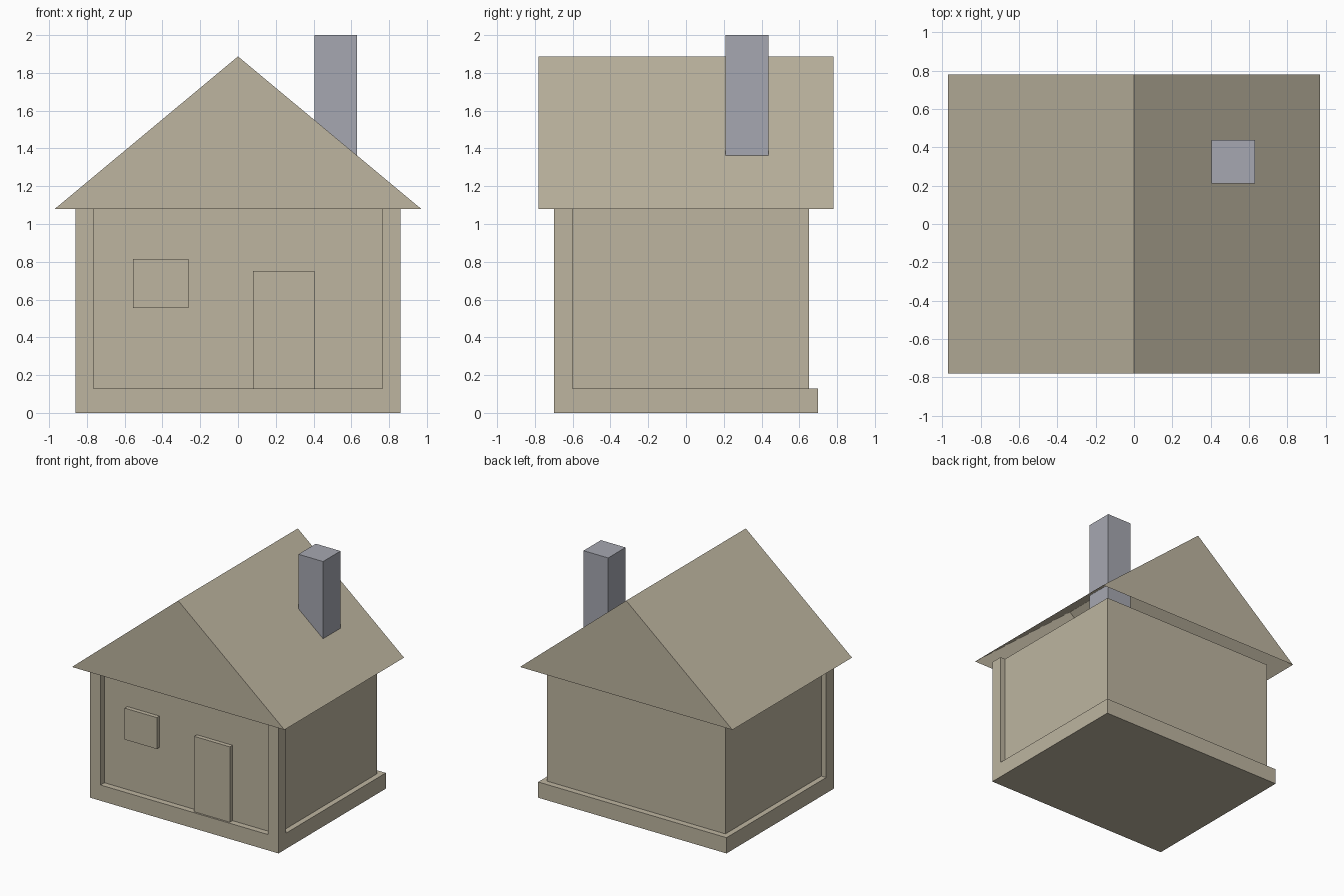
import bpy

cube = bpy.data.objects.get("Cube")
if cube:
    bpy.data.objects.remove(cube, do_unlink=True)


def make_material(name, rgb):
    mat = bpy.data.materials.new(name)
    mat.use_nodes = True
    mat.diffuse_color = (*rgb, 1)
    mat.node_tree.nodes["Principled BSDF"].inputs["Base Color"].default_value = (*rgb, 1)
    return mat


tan = make_material("warm_tan", (0.51, 0.46, 0.35))
grey = make_material("blue_grey", (0.38, 0.39, 0.44))


def add_mesh(name, verts, faces, mat):
    mesh = bpy.data.meshes.new(name)
    mesh.from_pydata(verts, [], faces)
    mesh.materials.append(mat)
    obj = bpy.data.objects.new(name, mesh)
    bpy.context.collection.objects.link(obj)
    return obj


def box(name, xs, ys, zs, mat=tan):
    verts = [(x, y, z) for x in xs for y in ys for z in zs]
    faces = [(0, 1, 3, 2), (4, 6, 7, 5), (0, 4, 5, 1),
             (2, 3, 7, 6), (0, 2, 6, 4), (1, 5, 7, 3)]
    return add_mesh(name, verts, faces, mat)


BASE_TOP, EAVE, RIDGE = 0.13, 1.08, 1.887

# Plinth and walls
box("base", (-0.86, 0.86), (-0.70, 0.70), (0, BASE_TOP))
box("walls", (-0.815, 0.815), (-0.65, 0.65), (BASE_TOP, EAVE))

# Front corner posts
for side, xs in (("left", (0.765, 0.86)), ("right", (-0.86, -0.765))):
    box("front_post_" + side, xs, (-0.70, -0.60), (BASE_TOP, EAVE))

# Raised door and window panels
box("door", (0.08, 0.405), (-0.685, -0.64), (BASE_TOP, 0.752))
box("window", (-0.555, -0.262), (-0.685, -0.64), (0.556, 0.815))

# Hollow gable roof, open underneath
profile = [(-0.97, EAVE), (0.97, EAVE), (0, RIDGE)]
roof_verts = [(x, y, z) for y in (-0.78, 0.78) for x, z in profile]
add_mesh("roof", roof_verts, [(0, 1, 2), (3, 5, 4), (1, 4, 5, 2), (0, 2, 5, 3)], tan)

# Chimney running down through the roof
box("chimney", (0.405, 0.63), (0.21, 0.437), (EAVE, 2.0), grey)
